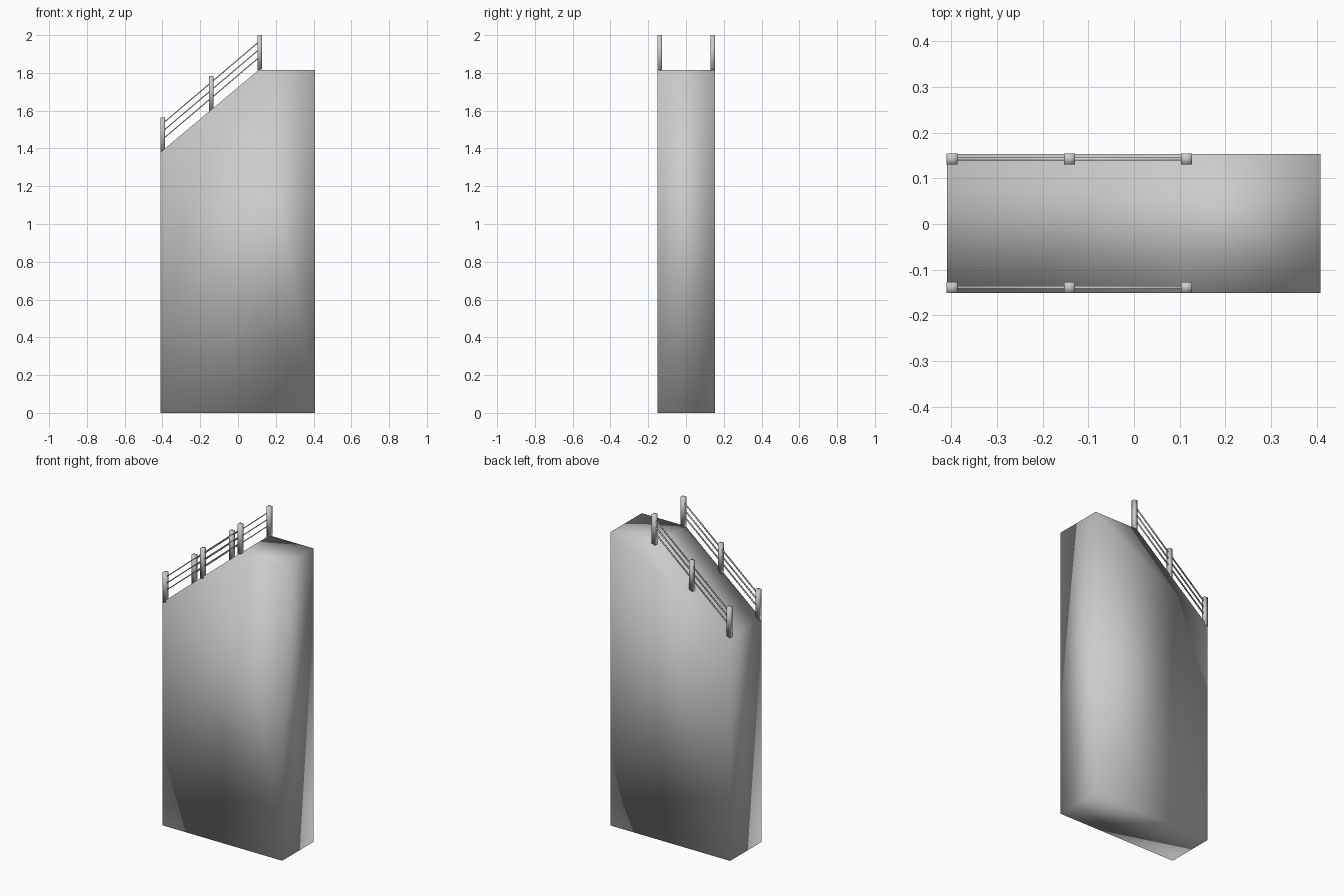
import bpy, bmesh
from mathutils import Vector

if "Cube" in bpy.data.objects:
    bpy.data.objects.remove(bpy.data.objects["Cube"])

SLOPE = 0.435 / 0.52
POST_X = (-0.3975, -0.141, 0.115)


def finish(name, bm):
    bmesh.ops.recalc_face_normals(bm, faces=bm.faces)
    me = bpy.data.meshes.new(name)
    bm.to_mesh(me)
    bm.free()
    ob = bpy.data.objects.new(name, me)
    bpy.context.collection.objects.link(ob)
    for p in me.polygons:
        p.use_smooth = True
    return ob


def prism(name, profile, y0, y1):
    # extrude an x-z profile along y
    bm = bmesh.new()
    face = bm.faces.new([bm.verts.new((x, y0, z)) for x, z in profile])
    ext = bmesh.ops.extrude_face_region(bm, geom=[face])["geom"]
    verts = [v for v in ext if isinstance(v, bmesh.types.BMVert)]
    bmesh.ops.translate(bm, verts=verts, vec=Vector((0, y1 - y0, 0)))
    return finish(name, bm)


# Solid wall with a sloping top
prism("ramp_wall", [(-0.409, 0), (0.408, 0), (0.408, 1.815),
                    (0.109, 1.815), (-0.409, 1.381)], -0.151, 0.153)

# Railings along both edges of the slope
for side, yc in (("front", -0.139), ("back", 0.142)):
    for i, x in enumerate(POST_X):
        top = 2.0 - (POST_X[2] - x) * SLOPE * 1.015
        w = 0.012
        prism(f"{side}_post_{i + 1}",
              [(x - w, top - 0.187), (x + w, top - 0.180),
               (x + w, top), (x - w, top)], yc - w, yc + w)
    for i, drop in enumerate((0.032, 0.073, 0.115)):
        xa, xb, t = POST_X[0], POST_X[2], 0.0035
        zb = 2.0 - drop
        za = zb - (xb - xa) * SLOPE * 1.015
        prism(f"{side}_rail_{i + 1}",
              [(xa, za - t), (xb, zb - t), (xb, zb + t), (xa, za + t)],
              yc - 0.0035, yc + 0.0035)
